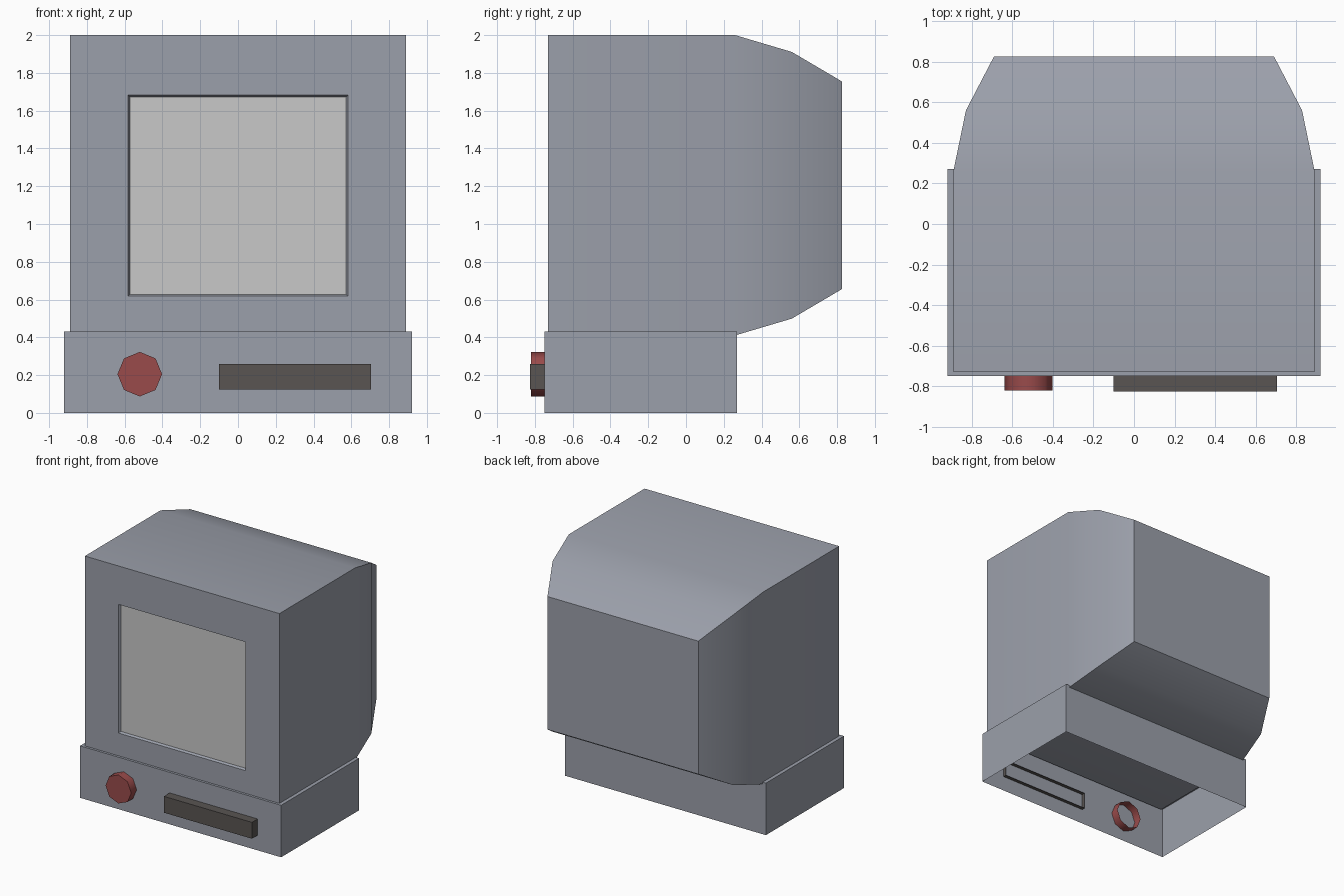
import bpy, bmesh, math
from mathutils import Vector

if "Cube" in bpy.data.objects:
    bpy.data.objects.remove(bpy.data.objects["Cube"])


def material(name, rgb):
    m = bpy.data.materials.new(name)
    m.diffuse_color = (*rgb, 1)
    m.use_nodes = True
    m.node_tree.nodes["Principled BSDF"].inputs["Base Color"].default_value = m.diffuse_color
    return m


GREY = material("casing grey", (0.33, 0.35, 0.405))
SCREEN = material("screen pale grey", (0.58, 0.58, 0.58))
RED = material("knob red", (0.32, 0.07, 0.07))
DARK = material("slot dark grey", (0.10, 0.09, 0.085))


def finish(bm, name, mats, smooth=False):
    me = bpy.data.meshes.new(name)
    bm.to_mesh(me)
    bm.free()
    for m in mats:
        me.materials.append(m)
    ob = bpy.data.objects.new(name, me)
    bpy.context.collection.objects.link(ob)
    if smooth:
        bpy.ops.object.select_all(action='DESELECT')
        ob.select_set(True)
        bpy.context.view_layer.objects.active = ob
        bpy.ops.object.shade_smooth_by_angle(angle=math.radians(30))
    return ob


def drop_faces(bm, direction):
    """Remove the faces that look along a direction."""
    bm.normal_update()
    d = Vector(direction)
    bmesh.ops.delete(bm, geom=[f for f in bm.faces if f.normal.dot(d) > 0.99],
                     context='FACES_ONLY')


def open_box(name, lo, hi, mat, open_dir):
    bm = bmesh.new()
    bmesh.ops.create_cube(bm, size=1)
    for v in bm.verts:
        v.co = [lo[i] + (v.co[i] + 0.5) * (hi[i] - lo[i]) for i in range(3)]
    drop_faces(bm, open_dir)
    return finish(bm, name, [mat])


# Monitor casing: rectangular rings along y, with a recessed screen in front
bm = bmesh.new()
CZ = 1.205
screen_c = (0.0, 1.15)
sections = [  # y, half width, half height, centre z
    (-0.712, 0.572, 0.522, 1.15),
    (-0.73, 0.582, 0.532, 1.15),
    (-0.73, 0.89, 0.795, CZ),
    (0.26, 0.89, 0.795, CZ),
    (0.56, 0.828, 0.706, CZ),
    (0.825, 0.69, 0.55, CZ),
]
rings = [[bm.verts.new((sx * w, y, cz + sz * h))
          for sx, sz in ((-1, -1), (1, -1), (1, 1), (-1, 1))]
         for y, w, h, cz in sections]
for a, b in zip(rings, rings[1:]):
    for i in range(4):
        j = (i + 1) % 4
        bm.faces.new((a[i], a[j], b[j], b[i]))
screen = bm.faces.new(rings[0])
screen.material_index = 1
bm.faces.new(rings[-1][::-1])
bmesh.ops.recalc_face_normals(bm, faces=bm.faces)
finish(bm, "monitor_casing", [GREY, SCREEN], smooth=True)

# Base: hollow, open underneath
open_box("base", (-0.92, -0.75, 0), (0.92, 0.27, 0.43), GREY, (0, 0, -1))

# Slot plate: pokes through the front wall, open at the back
open_box("slot_plate", (-0.10, -0.825, 0.125), (0.705, -0.72, 0.26), DARK, (0, 1, 0))

# Knob: eight sided, pokes through the front wall, open at the back
bm = bmesh.new()
bmesh.ops.create_cone(bm, cap_ends=True, segments=8,
                      radius1=0.118, radius2=0.118, depth=0.14)
for v in bm.verts:
    x, y, z = v.co
    v.co = (-0.52 + x, -0.75 - z, 0.205 + y)
drop_faces(bm, (0, 1, 0))
knob = finish(bm, "knob", [RED], smooth=False)
bpy.ops.object.select_all(action='DESELECT')
knob.select_set(True)
bpy.context.view_layer.objects.active = knob
bpy.ops.object.shade_smooth_by_angle(angle=math.radians(50))
